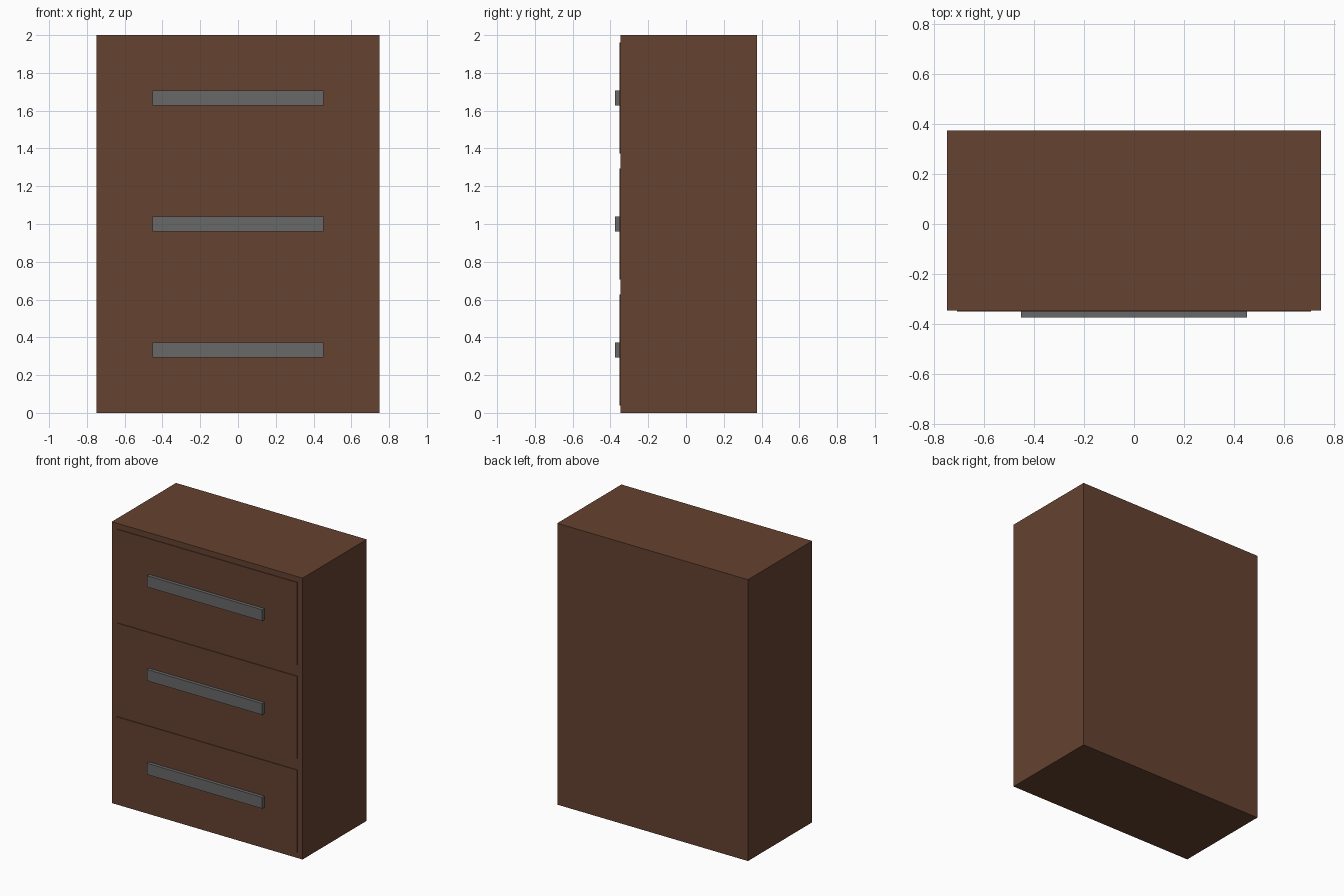
import bpy

if "Cube" in bpy.data.objects:
    bpy.data.objects.remove(bpy.data.objects["Cube"])


def material(name, rgb):
    mat = bpy.data.materials.new(name)
    mat.diffuse_color = (*rgb, 1.0)
    mat.use_nodes = True
    mat.node_tree.nodes["Principled BSDF"].inputs["Base Color"].default_value = mat.diffuse_color
    return mat


def box(name, lo, hi, mat):
    """Axis-aligned box between two corners."""
    bpy.ops.mesh.primitive_cube_add(size=1, location=[(a + b) / 2 for a, b in zip(lo, hi)])
    obj = bpy.context.object
    obj.name = name
    obj.scale = [b - a for a, b in zip(lo, hi)]
    bpy.ops.object.transform_apply(location=False, rotation=False, scale=True)
    obj.data.materials.append(mat)
    return obj


wood = material("brown_wood", (0.13, 0.055, 0.03))
metal = material("dark_metal", (0.14, 0.14, 0.14))

FRONT = -0.346      # cabinet front plane
FACE = -0.351       # drawer front plane

# Cabinet body
box("cabinet_body", (-0.75, FRONT, 0), (0.75, 0.375, 2), wood)

# Three drawer fronts, each with a wide bar handle
for i, level in enumerate(("bottom", "middle", "top")):
    z = 1 / 3 + i * 2 / 3
    box(f"{level}_drawer_front", (-0.71, FACE, z - 0.293), (0.71, FRONT + 0.02, z + 0.293), wood)
    box(f"{level}_drawer_handle", (-0.453, -0.375, z - 0.04), (0.453, FACE + 0.003, z + 0.04), metal)
